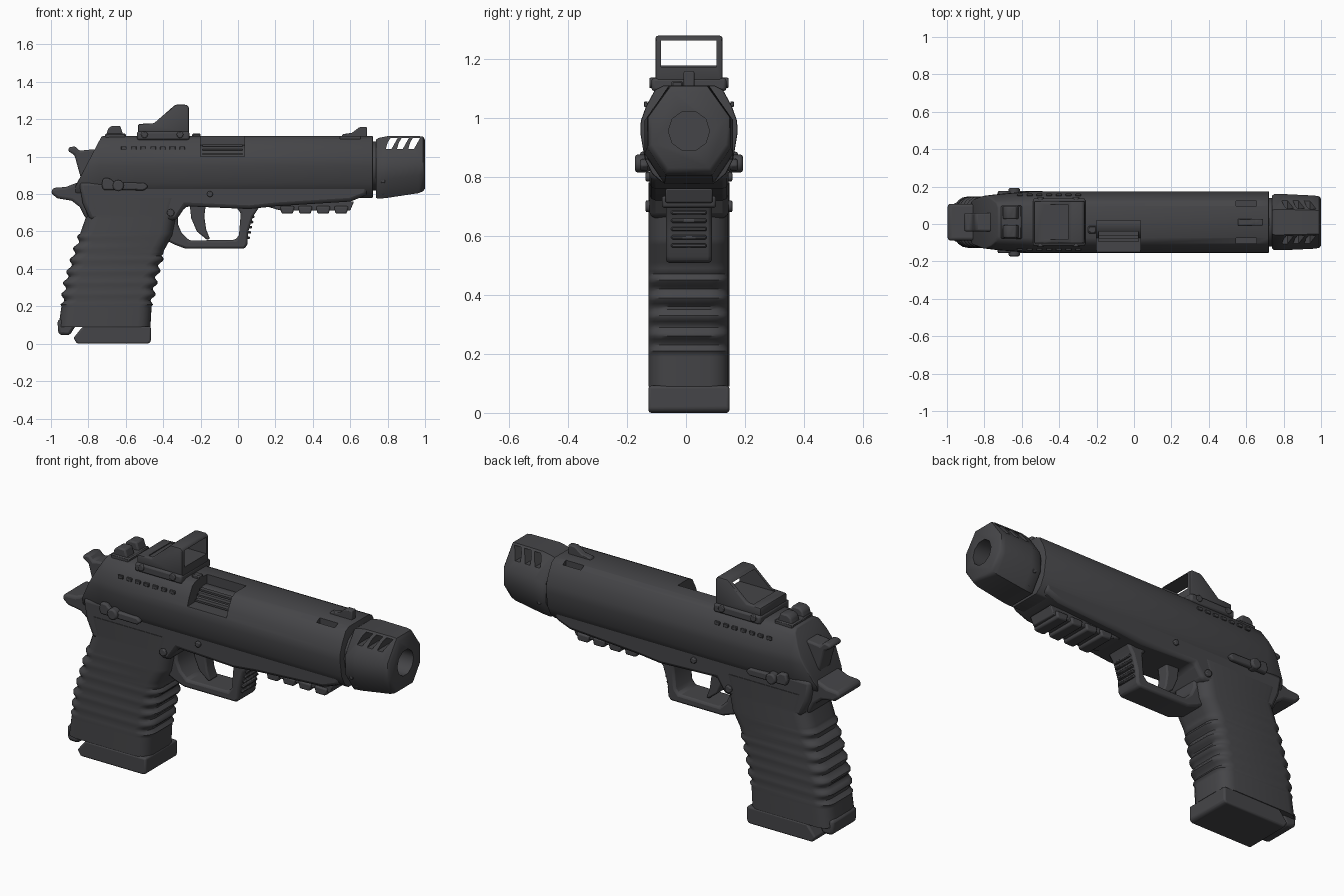
import bpy, bmesh, math
from mathutils import Vector, Matrix

if "Cube" in bpy.data.objects:
    bpy.data.objects.remove(bpy.data.objects["Cube"])

YC = 0.01  # centre plane of the body
parts = []

mat = bpy.data.materials.new("dark gunmetal")
mat.use_nodes = True
mat.diffuse_color = (0.06, 0.06, 0.065, 1)
bsdf = next(n for n in mat.node_tree.nodes if n.type == 'BSDF_PRINCIPLED')
bsdf.inputs["Base Color"].default_value = mat.diffuse_color
bsdf.inputs["Roughness"].default_value = 0.6


def finish(bm, name, bevel=0.0, segs=2):
    bmesh.ops.recalc_face_normals(bm, faces=bm.faces)
    me = bpy.data.meshes.new(name)
    bm.to_mesh(me)
    bm.free()
    ob = bpy.data.objects.new(name, me)
    bpy.context.collection.objects.link(ob)
    me.materials.append(mat)
    if bevel:
        mod = ob.modifiers.new("Bevel", 'BEVEL')
        mod.width, mod.segments, mod.limit_method = bevel, segs, 'ANGLE'
        mod.angle_limit = math.radians(35)
    parts.append(ob)
    return ob


def prism(name, pts, half, y=YC, bevel=0.012, segs=2):
    """Side profile (x, z) extruded across y."""
    bm = bmesh.new()
    face = bm.faces.new([bm.verts.new((x, y - half, z)) for x, z in pts])
    out = bmesh.ops.extrude_face_region(bm, geom=[face])["geom"]
    bmesh.ops.translate(bm, vec=(0, 2 * half, 0),
                        verts=[v for v in out if isinstance(v, bmesh.types.BMVert)])
    return finish(bm, name, bevel, segs)


def box(name, x0, x1, z0, z1, half, y=YC, bevel=0.006):
    return prism(name, [(x0, z0), (x1, z0), (x1, z1), (x0, z1)], half, y, bevel, 1)


def loft(name, rings, bevel=0.0, cut=None):
    bm = bmesh.new()
    loops = [[bm.verts.new(p) for p in ring] for ring in rings]
    n = len(loops[0])
    for a, b in zip(loops, loops[1:]):
        for i in range(n):
            bm.faces.new((a[i], a[(i + 1) % n], b[(i + 1) % n], b[i]))
    bm.faces.new(loops[0])
    bm.faces.new(loops[-1])
    if cut:
        bmesh.ops.bisect_plane(bm, geom=bm.verts[:] + bm.edges[:] + bm.faces[:],
                               plane_co=cut[0], plane_no=cut[1], clear_outer=True)
        bmesh.ops.holes_fill(bm, edges=[e for e in bm.edges if e.is_boundary])
    return finish(bm, name, bevel)


def cylinder(name, centre, r, depth, axis='Y', sides=12, bevel=0.0, r2=None):
    bm = bmesh.new()
    bmesh.ops.create_cone(bm, cap_ends=True, segments=sides, radius1=r,
                          radius2=r2 or r, depth=depth)
    turn = Matrix.Rotation(math.pi / 2, 4, 'X' if axis == 'Y' else 'Y')
    bmesh.ops.transform(bm, matrix=Matrix.Translation(centre) @ turn, verts=bm.verts)
    return finish(bm, name, bevel)


def carve(ob, cutter):
    mod = ob.modifiers.new("Cut", 'BOOLEAN')
    mod.operation, mod.object = 'DIFFERENCE', cutter
    bpy.context.view_layer.objects.active = ob
    for m in list(ob.modifiers):
        bpy.ops.object.modifier_apply(modifier=m.name)
    parts.remove(cutter)
    bpy.data.objects.remove(cutter)


def mirror_ring(x, half_pts, scale=1.0):
    """Full (y, z) section from its +y half."""
    right = [(x, YC + y * scale, z) for y, z in half_pts]
    left = [(x, YC - y * scale, z) for y, z in reversed(half_pts)]
    return right + left


def interp(table, z):
    for (z0, a), (z1, b) in zip(table, table[1:]):
        if z <= z1:
            return a + (b - a) * max(0, z - z0) / (z1 - z0)
    return table[-1][1]


# Slide, with sloped rear and ejection port
section = [(0.085, 1.11), (0.115, 1.095), (0.145, 1.04), (0.163, 0.99),
           (0.165, 0.95), (0.15, 0.86), (0.125, 0.81), (0.09, 0.78)]
slide = loft("slide", [mirror_ring(x, section, s) for x, s in
             ((-0.87, 0.8), (-0.74, 0.9), (-0.55, 1), (0.722, 1))], 0.006,
             cut=(Vector((-0.755, 0, 1.06)), Vector((-0.19, 0, 0.1))))
carve(slide, box("port_cutter", -0.2, 0.035, 1.0, 1.2, 0.11, -0.09, 0))
for side in (-1, 1):
    carve(slide, box("vent_cutter", 0.545, 0.655, 1.06, 1.2, 0.014, YC + side * 0.1, 0))
cylinder("barrel", (-0.08, 0, 0.985), 0.078, 0.3, 'X', 16)
for k in range(3):
    box("barrel_rib", -0.19, 0.025, 1.01 + k * 0.022, 1.02 + k * 0.022, 0.012, -0.085 + k * 0.018, 0)

# Muzzle compensator with slanted side ports and bore
def octagon(x, half, z0, z1, c=0.36):
    h = z1 - z0
    return mirror_ring(x, [(half * 0.45, z1), (half, z1 - h * c), (half, z0 + h * c * 0.85),
                           (half * 0.55, z0)])

comp = loft("compensator", [octagon(0.737, 0.14, 0.78, 1.09), octagon(0.75, 0.15, 0.775, 1.1),
                            octagon(0.80, 0.15, 0.78, 1.11), octagon(0.965, 0.142, 0.805, 1.11),
                            octagon(0.99, 0.138, 0.815, 1.107), octagon(1.0, 0.125, 0.83, 1.09)])
carve(comp, cylinder("bore_cutter", (0.95, YC, 0.955), 0.07, 0.3, 'X', 10))
for k in range(3):
    x = 0.79 + k * 0.06
    carve(comp, prism("slot_cutter", [(x, 1.04), (x + 0.03, 1.04), (x + 0.064, 1.1),
                                      (x + 0.025, 1.1), (x + 0.01, 1.075)], 0.3, bevel=0))
cylinder("muzzle_collar", (0.73, YC, 0.95), 0.13, 0.04, 'X', 16)
for z in (0.87, 0.81):
    cylinder("compensator_screw", (0.775, YC, z), 0.012, 0.295 if z > 0.85 else 0.2, bevel=0.003)

# Frame and beavertail
prism("frame", [(-0.85, 0.865), (0.70, 0.865), (0.69, 0.795), (0.6, 0.76), (0.2, 0.735),
                (0.06, 0.72), (-0.28, 0.735), (-0.33, 0.66), (-0.79, 0.66), (-0.83, 0.75)],
      0.134, bevel=0.02)
prism("beavertail", [(-0.7, 0.865), (-0.85, 0.865), (-0.92, 0.838), (-0.99, 0.833), (-1.0, 0.805),
                     (-0.965, 0.777), (-0.89, 0.765), (-0.845, 0.73), (-0.815, 0.67), (-0.7, 0.66)],
      0.098, bevel=0.025, segs=3)

# Grip: rounded sections stacked in z, rippled front and back
back = [(0.09, -0.96), (0.33, -0.925), (0.5, -0.875), (0.6, -0.84), (0.68, -0.812), (0.78, -0.84)]
front = [(0.09, -0.468), (0.2, -0.462), (0.35, -0.435), (0.5, -0.395), (0.58, -0.35), (0.68, -0.33),
         (0.78, -0.3)]
rings = []
for k in range(70):
    z = 0.09 + 0.69 * k / 69
    ripple = 0.011 * math.sin(z * 2 * math.pi / 0.062)
    xb = interp(back, z) - (ripple if 0.2 < z < 0.6 else 0)
    xf = interp(front, z) + (ripple if 0.2 < z < 0.48 else 0)
    ring = []
    for cx, cy, a0 in ((xf, 1, 0), (xb, 1, 90), (xb, -1, 180), (xf, -1, 270)):
        inward = -0.07 if cx == xf else 0.07
        for j in range(5):
            a = math.radians(a0 + j * 22.5)
            ring.append((cx + inward + 0.07 * math.cos(a),
                         YC + cy * 0.067 + 0.07 * math.sin(a), z))
    rings.append(ring)
loft("grip", rings)
prism("grip_heel", [(-0.965, 0.13), (-0.962, 0.055), (-0.945, 0.047), (-0.9, 0.045), (-0.875, 0.085),
                    (-0.84, 0.13)], 0.105, bevel=0.015)
prism("magazine_base", [(-0.88, 0.03), (-0.86, 0), (-0.48, 0), (-0.466, 0.012), (-0.466, 0.092),
                        (-0.83, 0.092)], 0.137, bevel=0.02, segs=3)

# Trigger guard and trigger
prism("trigger_guard", [(-0.42, 0.57), (-0.34, 0.53), (-0.28, 0.508), (0.035, 0.508), (0.05, 0.53),
                        (0.055, 0.6), (0.08, 0.68), (0.12, 0.74), (-0.02, 0.74), (0.015, 0.7),
                        (0.005, 0.58), (-0.015, 0.555), (-0.26, 0.552), (-0.3, 0.59), (-0.322, 0.64),
                        (-0.322, 0.7), (-0.28, 0.75), (-0.42, 0.75)], 0.078, bevel=0.012)
for k in range(5):
    z = 0.56 + k * 0.028
    box("guard_rib", 0.04, 0.064 + k * 0.006, z, z + 0.014, 0.06, bevel=0.004)
prism("trigger", [(-0.26, 0.76), (-0.25, 0.67), (-0.22, 0.6), (-0.165, 0.555), (-0.15, 0.56),
                  (-0.17, 0.61), (-0.18, 0.68), (-0.17, 0.76)], 0.035, bevel=0.01)

# Accessory rail
prism("rail", [(0.1, 0.75), (0.2, 0.72), (0.23, 0.712), (0.6, 0.712), (0.62, 0.76), (0.1, 0.76)], 0.08)
for k in range(4):
    x = 0.225 + k * 0.096
    prism("rail_tooth", [(x, 0.735), (x + 0.008, 0.695), (x + 0.068, 0.695), (x + 0.078, 0.735)],
          0.092, bevel=0.008)

# Hammer
prism("hammer", [(-0.72, 1.0), (-0.76, 1.04), (-0.82, 1.035), (-0.845, 1.03), (-0.87, 1.055),
                 (-0.905, 1.05), (-0.91, 1.03), (-0.875, 1.01), (-0.865, 0.975), (-0.85, 0.92),
                 (-0.83, 0.85), (-0.72, 0.85)], 0.05, bevel=0.01)

# Iron sights
for side in (-1, 1):
    prism("rear_sight_post", [(-0.71, 1.09), (-0.695, 1.15), (-0.675, 1.165), (-0.63, 1.165),
                              (-0.605, 1.09)], 0.034, YC + side * 0.05, 0.008)
box("rear_sight_base", -0.71, -0.6, 1.09, 1.125, 0.09)
prism("front_sight", [(0.55, 1.1), (0.56, 1.12), (0.61, 1.128), (0.65, 1.158), (0.69, 1.158),
                      (0.69, 1.1)], 0.018, bevel=0.005)
box("extractor_block", -0.245, -0.2, 1.09, 1.125, 0.02, -0.03)

# Reflex optic: mount, hollow hood and screws
prism("optic_mount", [(-0.54, 1.09), (-0.54, 1.135), (-0.26, 1.135), (-0.26, 1.09)], 0.127, bevel=0.01)
hood = prism("optic_hood", [(-0.535, 1.12), (-0.535, 1.175), (-0.45, 1.178), (-0.335, 1.278),
                            (-0.275, 1.278), (-0.262, 1.265), (-0.262, 1.12)], 0.114, bevel=0.014)
carve(hood, prism("window_cutter", [(-0.48, 1.172), (-0.2, 1.172), (-0.2, 1.262), (-0.48, 1.262)],
                  0.094, bevel=0))
for x in (-0.5, -0.31):
    cylinder("optic_screw", (x, YC, 1.118), 0.018, 0.268, bevel=0.004)

# Slide markings, levers and pins
for side in (-1, 1):
    for k in range(7):
        box("slide_notch", -0.625 + k * 0.052, -0.595 + k * 0.052, 1.037, 1.055, 0.006,
            YC + side * 0.146, 0.002)
    prism("safety_lever", [(-0.73, 0.85), (-0.72, 0.885), (-0.685, 0.885), (-0.66, 0.862), (-0.5, 0.86),
                           (-0.48, 0.84), (-0.5, 0.82), (-0.72, 0.822)], 0.014,
          YC + side * 0.152, 0.008)
    cylinder("lever_knob", (-0.64, YC + side * 0.158, 0.845), 0.03, 0.05, bevel=0.008)
    for x, z, r in ((-0.15, 0.8, 0.016), (-0.36, 0.7, 0.02)):
        cylinder("frame_pin", (x, YC + side * 0.132, z), r, 0.03, bevel=0.005)

# Smooth shading with sharp edges kept
bpy.ops.object.select_all(action='DESELECT')
for ob in parts:
    ob.select_set(True)
bpy.context.view_layer.objects.active = parts[0]
bpy.ops.object.shade_smooth_by_angle(angle=math.radians(40))
